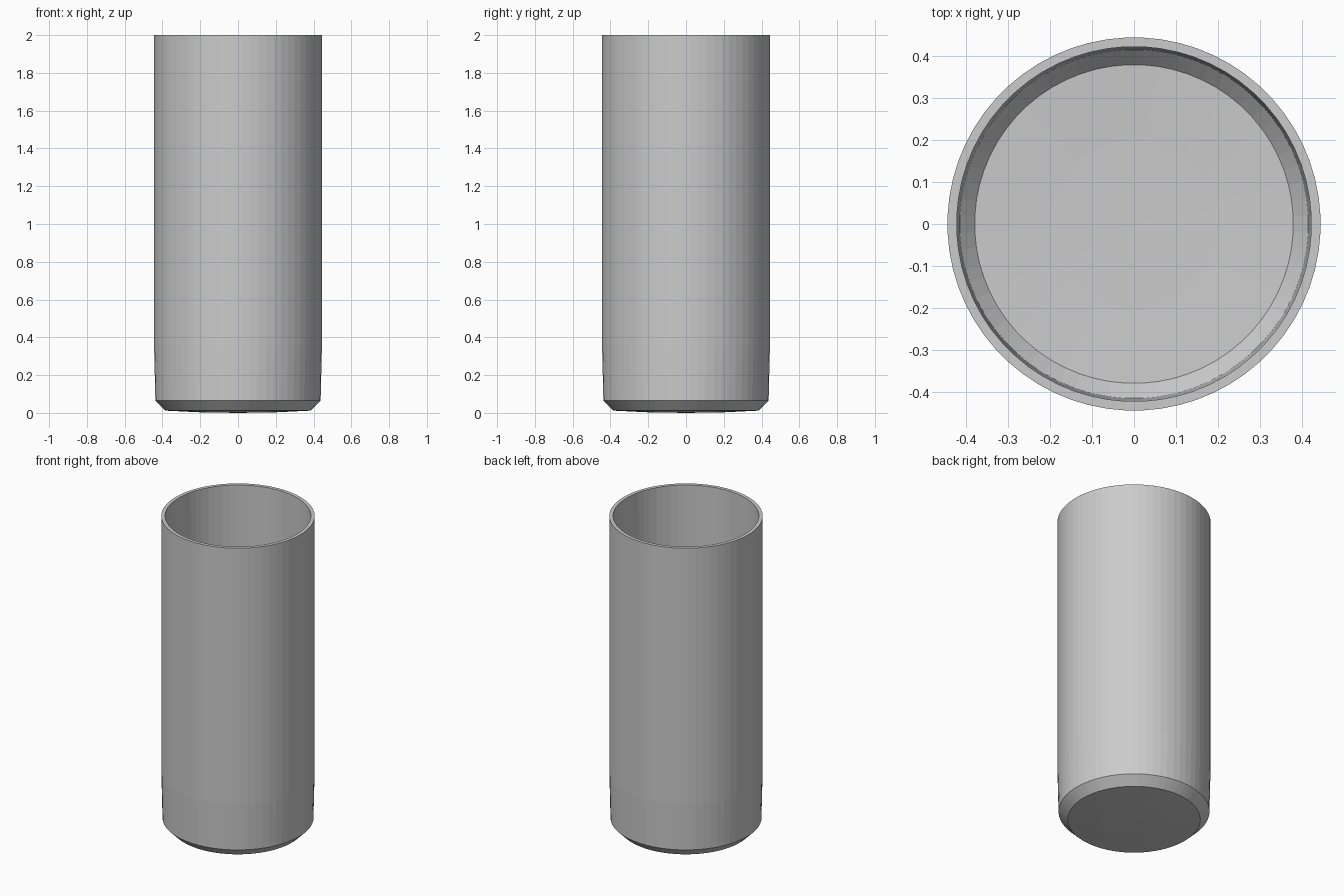
import bpy, math

if "Cube" in bpy.data.objects:
    bpy.data.objects.remove(bpy.data.objects["Cube"])

SIDES = 64

# Closed profile (radius, height): underside, outer wall, rim, inner wall, inner floor
profile = [(0.20, 0.003), (0.385, 0.012), (0.438, 0.065), (0.445, 0.36), (0.445, 2.0),
           (0.423, 2.0), (0.421, 0.36), (0.416, 0.075), (0.380, 0.036), (0.20, 0.028)]

# Lathe the profile into rings of vertices
verts = []
for r, z in profile:
    for i in range(SIDES):
        a = 2 * math.pi * (i + 0.5) / SIDES
        verts.append((r * math.cos(a), r * math.sin(a), z))

faces = []
for k in range(len(profile) - 1):
    for i in range(SIDES):
        j = (i + 1) % SIDES
        faces.append((k * SIDES + i, k * SIDES + j, (k + 1) * SIDES + j, (k + 1) * SIDES + i))

# Centre fans close the underside and the inner floor
bottom = len(verts)
verts += [(0, 0, 0), (0, 0, 0.026)]
last = (len(profile) - 1) * SIDES
for i in range(SIDES):
    j = (i + 1) % SIDES
    faces.append((bottom, j, i))
    faces.append((bottom + 1, last + i, last + j))

mesh = bpy.data.meshes.new("tumbler")
mesh.from_pydata(verts, [], faces)
mesh.validate()
mesh.update()
cup = bpy.data.objects.new("tumbler", mesh)
bpy.context.collection.objects.link(cup)
